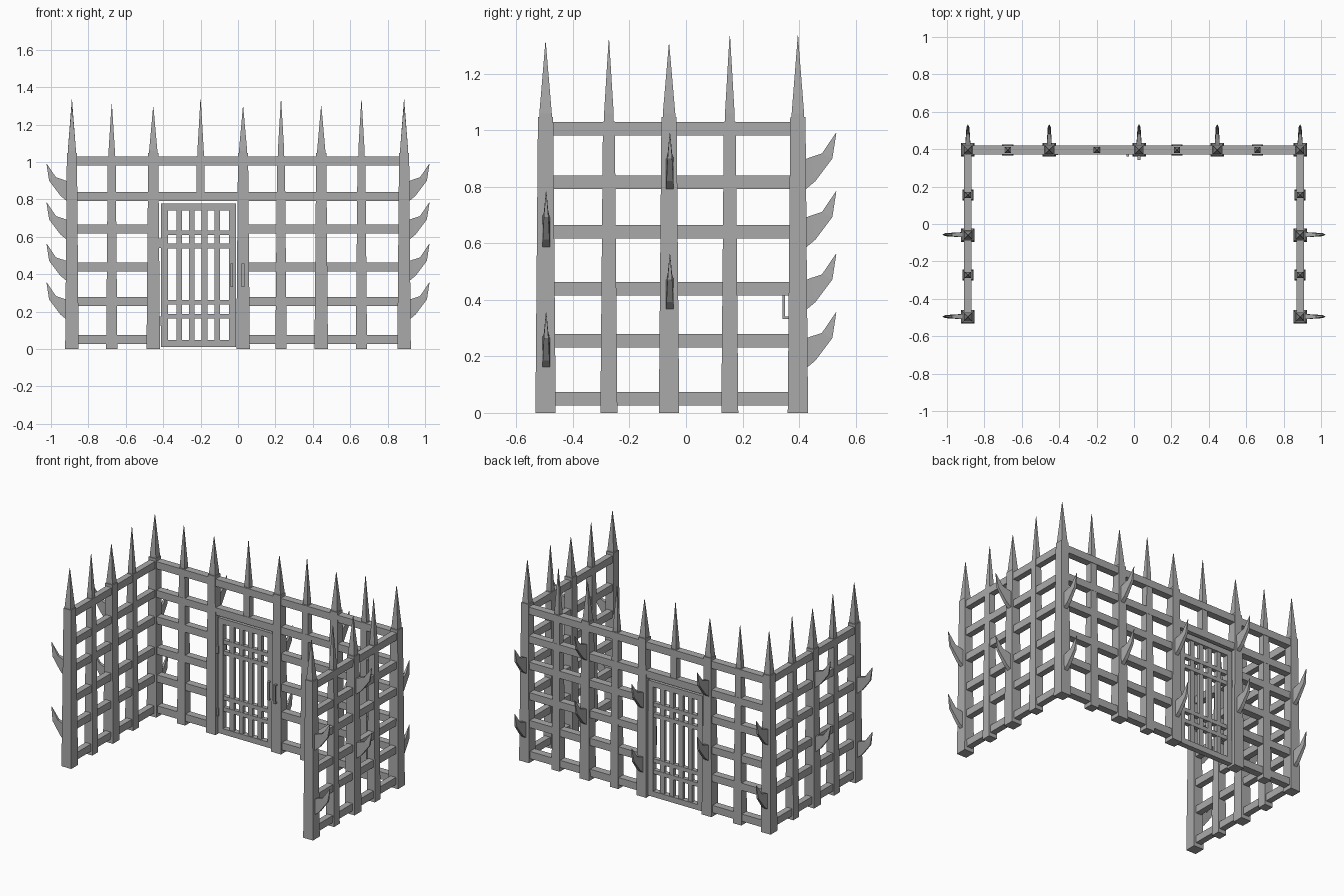
import bpy, bmesh
from mathutils import Matrix, Vector
from math import pi

cube = bpy.data.objects.get("Cube")
if cube:
    bpy.data.objects.remove(cube, do_unlink=True)

iron = bpy.data.materials.new("grey iron")
iron.use_nodes = True
COLOUR = (0.4, 0.4, 0.4, 1)
iron.diffuse_color = COLOUR
iron.node_tree.nodes["Principled BSDF"].inputs["Base Color"].default_value = COLOUR


def finish(name, bm):
    bmesh.ops.recalc_face_normals(bm, faces=bm.faces)
    mesh = bpy.data.meshes.new(name)
    bm.to_mesh(mesh)
    bm.free()
    mesh.materials.append(iron)
    obj = bpy.data.objects.new(name, mesh)
    bpy.context.collection.objects.link(obj)
    return obj


def add_box(bm, low, high):
    low, high = Vector(low), Vector(high)
    size = Matrix.Diagonal(high - low).to_4x4()
    bmesh.ops.create_cube(bm, size=1, matrix=Matrix.Translation((low + high) / 2) @ size)


def box(name, low, high):
    bm = bmesh.new()
    add_box(bm, low, high)
    return finish(name, bm)


def loft(bm, rings):
    """Skin four-cornered rings and close both ends."""
    loops = [[bm.verts.new(p) for p in ring] for ring in rings]
    for a, b in zip(loops, loops[1:]):
        for i in range(4):
            j = (i + 1) % 4
            bm.faces.new((a[i], a[j], b[j], b[i]))
    bm.faces.new(loops[0])
    bm.faces.new(loops[-1])


def square(x, y, z, half):
    return [(x + sx * half, y + sy * half, z) for sx, sy in ((-1, -1), (1, -1), (1, 1), (-1, 1))]


def post(name, x, y, tip, major, base=0):
    """Tapering post crowned by a slim spike."""
    low, high, top = (0.036, 0.027, 1.048) if major else (0.03, 0.021, 1.032)
    if base:
        low = high
    bm = bmesh.new()
    loft(bm, [square(x, y, base, low), square(x, y, top, high)])
    finish(name + "_post", bm)
    bm = bmesh.new()
    foot = 0.022 if major else 0.017
    loft(bm, [square(x, y, top - 0.01, foot), square(x, y, 1.06, foot),
              square(x, y, tip, 0.001)])
    finish(name + "_spike", bm)


def horn(name, x, y, z, angle):
    """Upswept barb; its profile lies along local +x."""
    sections = [((0.02, 0), (0.02, 0.11), 0.014),
                ((0.062, 0.035), (0.045, 0.12), 0.012),
                ((0.122, 0.115), (0.085, 0.133), 0.008),
                ((0.136, 0.205), (0.134, 0.205), 0.001)]
    bm = bmesh.new()
    loft(bm, [[(a[0], -w, a[1]), (a[0], w, a[1]), (b[0], w, b[1]), (b[0], -w, b[1])]
              for a, b, w in sections])
    turn = Matrix.Translation((x, y, z)) @ Matrix.Rotation(angle, 4, "Z")
    bmesh.ops.transform(bm, matrix=turn, verts=bm.verts)
    finish(name, bm)


def horns(name, x, y, high, angle):
    for level, z in (("lower", 0.15), ("upper", 0.578)):
        horn(f"{name}_{level}_horn", x, y, z + (0.207 if high else 0), angle)


BACK, SIDE = 0.396, 0.888
RAILS = (0.05, 0.255, 0.439, 0.641, 0.816, 1.006)
R = 0.024

# Back wall posts: x, spike tip, major
back_posts = [(-SIDE, 1.327, True), (-0.675, 1.31, False), (-0.453, 1.295, True),
              (0.027, 1.295, True), (0.23, 1.33, False), (0.445, 1.3, True),
              (0.66, 1.33, False), (SIDE, 1.327, True)]
for i, (x, tip, major) in enumerate(back_posts):
    post(f"back_{i}", x, BACK, tip, major)
post("above_door", -0.2, BACK, 1.335, False, base=0.8)
for i, (x, high) in enumerate([(-SIDE, False), (-0.453, True), (0.027, False),
                               (0.445, True), (SIDE, False)]):
    horns(f"back_{i}", x, BACK, high, pi / 2)

# Back wall rails, broken by the doorway below the lintel
for i, z in enumerate(RAILS):
    spans = [(-SIDE, SIDE)] if z > 0.8 else [(-SIDE, -0.453), (0.027, SIDE)]
    for j, (a, b) in enumerate(spans):
        box(f"back_rail_{i}_{j}", (a, BACK - R, z - R), (b, BACK + R, z + R))

# Side walls
for side, s in (("left", 1), ("right", -1)):
    for i, (y, tip, major) in enumerate([(-0.497, 1.31, True), (-0.273, 1.32, False),
                                         (-0.06, 1.303, True), (0.155, 1.334, False)]):
        post(f"{side}_{i}", s * SIDE, y, tip, major)
    for i, z in enumerate(RAILS):
        x = s * SIDE
        box(f"{side}_rail_{i}", (x - 0.02, -0.497, z - R), (x + 0.02, BACK, z + R))
    for end, y, high in (("front", -0.495, False), ("middle", -0.057, True)):
        horns(f"{side}_{end}", s * SIDE, y, high, 0 if s > 0 else pi)

# Door frame
X0, X1, Z0, Z1, F, T = -0.412, -0.012, 0.01, 0.777, 0.037, 0.018
bm = bmesh.new()
for a, b in ((X0, X0 + F), (X1 - F, X1)):
    add_box(bm, (a, BACK - T, Z0), (b, BACK + T, Z1))
for a, b in ((Z0, Z0 + F), (Z1 - F, Z1)):
    add_box(bm, (X0 + F, BACK - T, a), (X1 - F, BACK + T, b))
finish("door_frame", bm)

# Door bars
for i in range(4):
    x = -0.315 + i * 0.068
    box(f"door_bar_{i}", (x - 0.015, BACK - 0.012, Z0 + F), (x + 0.015, BACK + 0.012, Z1 - F))
for i, z in enumerate((0.175, 0.25, 0.55, 0.622)):
    box(f"door_crossbar_{i}", (X0 + F, BACK - 0.014, z - 0.013), (X1 - F, BACK + 0.014, z + 0.013))

# Hinges and pull handles
for i, z in enumerate((0.15, 0.565)):
    box(f"hinge_{i}", (-0.422, BACK - 0.026, z - 0.025), (-0.406, BACK + 0.01, z + 0.025))
for name, x, y in (("door", -0.033, 0.362), ("post", 0.027, 0.342)):
    bm = bmesh.new()
    add_box(bm, (x - 0.007, y, 0.333), (x + 0.007, y + 0.008, 0.457))
    for z in (0.333, 0.449):
        add_box(bm, (x - 0.007, y + 0.008, z), (x + 0.007, BACK - 0.015, z + 0.008))
    finish(name + "_handle", bm)
